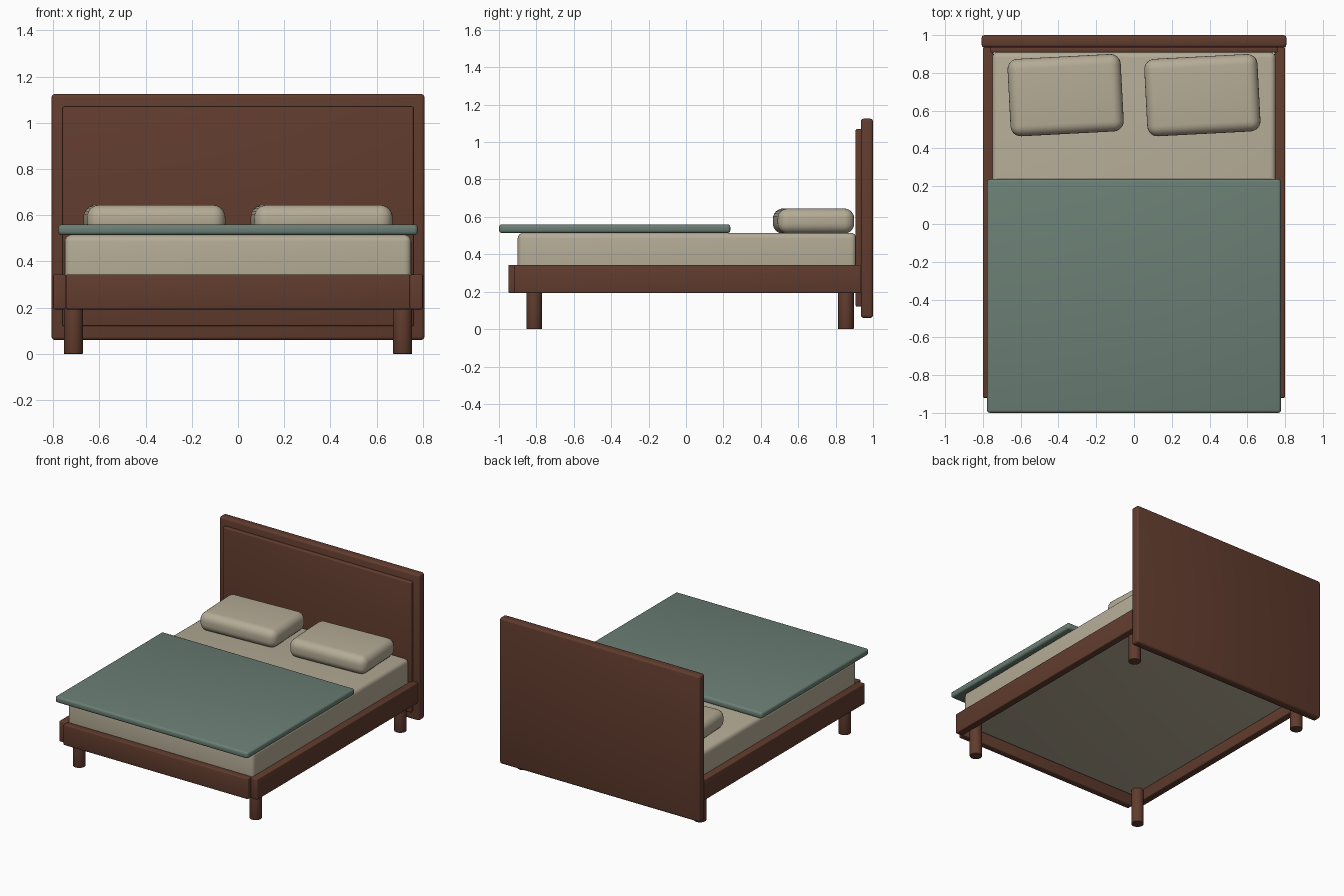
import bpy
import math

cube = bpy.data.objects.get("Cube")
if cube:
    bpy.data.objects.remove(cube, do_unlink=True)


def material(name, rgb):
    mat = bpy.data.materials.new(name)
    mat.use_nodes = True
    mat.diffuse_color = (*rgb, 1)
    mat.node_tree.nodes["Principled BSDF"].inputs["Base Color"].default_value = (*rgb, 1)
    return mat


wood = material("brown_wood", (0.12, 0.045, 0.027))
linen = material("cream_linen", (0.46, 0.41, 0.305))
wool = material("green_wool", (0.145, 0.21, 0.175))


def finish(obj, name, mat, bevel, segments):
    """Name, colour, round the edges and smooth a part."""
    obj.name = obj.data.name = name
    obj.data.materials.append(mat)
    mod = obj.modifiers.new("rounded_edges", "BEVEL")
    mod.width, mod.segments = bevel, segments
    mod.limit_method = "ANGLE"
    bpy.ops.object.modifier_apply(modifier=mod.name)
    bpy.ops.object.shade_smooth_by_angle(angle=math.radians(35))
    return obj


def box(name, mat, xs, ys, zs, bevel, segments=3, turn=0):
    """Rounded box from its extents along each axis."""
    spans = (xs, ys, zs)
    bpy.ops.mesh.primitive_cube_add(size=1, location=[sum(s) / 2 for s in spans])
    obj = bpy.context.object
    obj.scale = [s[1] - s[0] for s in spans]
    bpy.ops.object.transform_apply(location=False, rotation=False, scale=True)
    obj.rotation_euler.z = math.radians(turn)
    return finish(obj, name, mat, bevel, segments)


# Headboard with a raised front panel
box("headboard", wood, (-0.807, 0.807), (0.935, 1.0), (0.06, 1.125), 0.015)
box("headboard_panel", wood, (-0.76, 0.76), (0.907, 0.94), (0.12, 1.07), 0.008)

# Frame rails
box("front_rail", wood, (-0.745, 0.745), (-0.95, -0.90), (0.193, 0.343), 0.006)
for side, name in ((1, "left"), (-1, "right")):
    xs = sorted((side * 0.745, side * 0.80))
    box(name + "_rail", wood, xs, (-0.92, 0.936), (0.193, 0.343), 0.006)

    # Round legs
    for y, end in ((-0.812, "front"), (0.855, "back")):
        bpy.ops.mesh.primitive_cylinder_add(
            vertices=32, radius=0.042, depth=0.26, location=(side * 0.712, y, 0.13))
        finish(bpy.context.object, f"{end}_{name}_leg", wood, 0.003, 2)

    # Pillows
    x = side * 0.362
    box(name + "_pillow", linen, (x - 0.30, x + 0.30), (0.477, 0.887),
        (0.51, 0.645), 0.055, 6, turn=3)

# Mattress and blanket
box("mattress", linen, (-0.75, 0.75), (-0.90, 0.91), (0.26, 0.515), 0.03, 4)
box("blanket", wool, (-0.778, 0.778), (-1.0, 0.237), (0.514, 0.56), 0.015)
